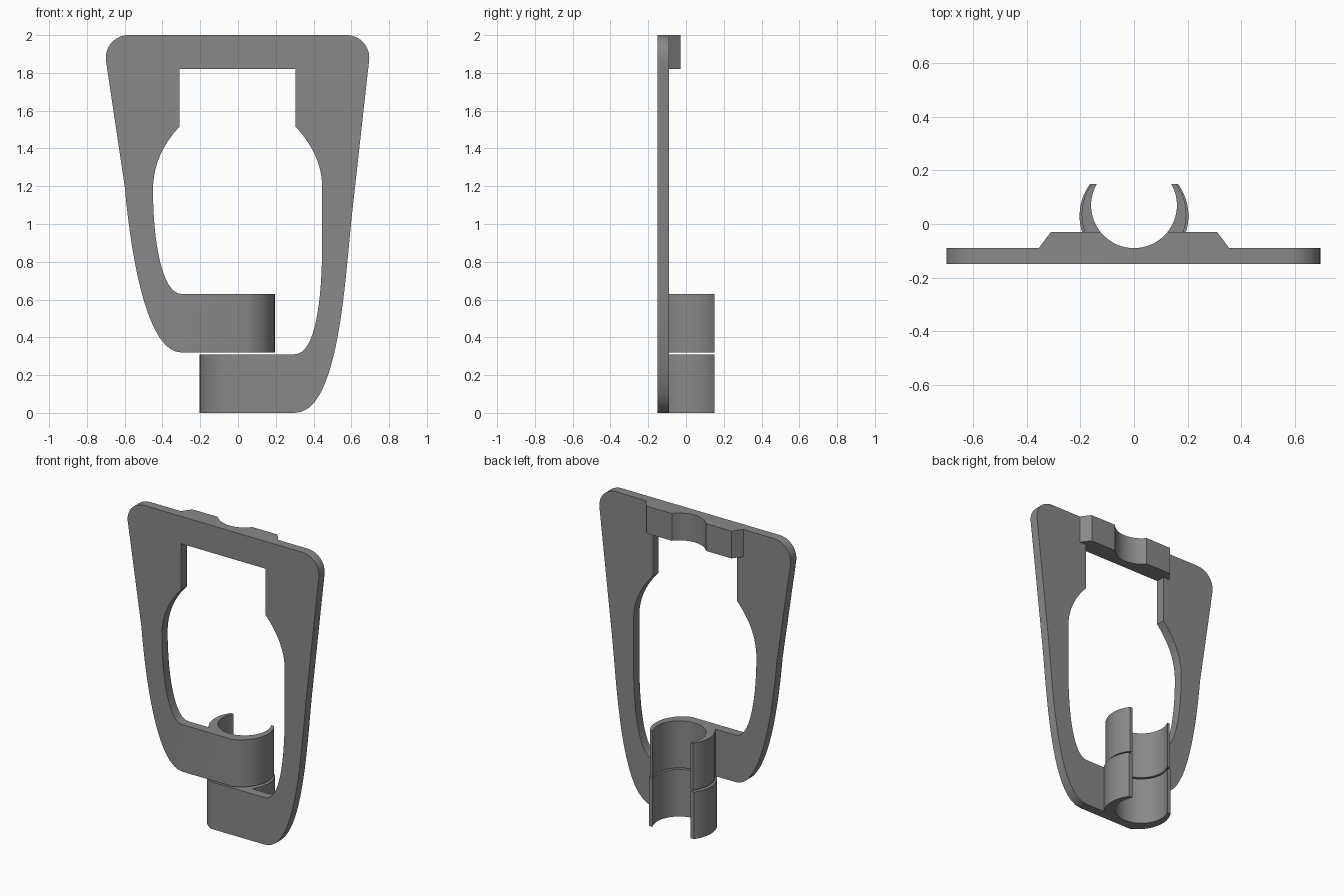
import bpy, bmesh, math
from mathutils import Matrix

if "Cube" in bpy.data.objects:
    bpy.data.objects.remove(bpy.data.objects["Cube"])

FRONT, BACK, TIP = -0.15, -0.09, 0.15   # plate front, plate back, clip tips (y)

grey = bpy.data.materials.new("grey")
grey.diffuse_color = (0.25, 0.25, 0.25, 1)
grey.use_nodes = True
grey.node_tree.nodes["Principled BSDF"].inputs["Base Color"].default_value = grey.diffuse_color


def bezier(a, b, c, d, n=16):
    pts = []
    for i in range(n + 1):
        t = i / n
        u = 1 - t
        pts.append(tuple(u**3 * p + 3 * u * u * t * q + 3 * u * t * t * r + t**3 * s
                         for p, q, r, s in zip(a, b, c, d)))
    return pts


def arc(cx, cy, r, a0, a1, n=24):
    return [(cx + r * math.cos(a0 + (a1 - a0) * i / n),
             cy + r * math.sin(a0 + (a1 - a0) * i / n)) for i in range(n + 1)]


def extrude(name, pts, lo, hi, axis):
    """Solid from a flat outline: (x, z) along y, or (x, y) along z."""
    place = (lambda p, d: (p[0], d, p[1])) if axis == "y" else (lambda p, d: (p[0], p[1], d))
    bm = bmesh.new()
    a = [bm.verts.new(place(p, lo)) for p in pts]
    b = [bm.verts.new(place(p, hi)) for p in pts]
    bm.faces.new(a)
    bm.faces.new(b)
    for i in range(len(pts)):
        j = (i + 1) % len(pts)
        bm.faces.new((a[i], a[j], b[j], b[i]))
    bmesh.ops.recalc_face_normals(bm, faces=bm.faces)
    me = bpy.data.meshes.new(name)
    bm.to_mesh(me)
    bm.free()
    me.materials.append(grey)
    ob = bpy.data.objects.new(name, me)
    bpy.context.collection.objects.link(ob)
    return ob


def clip(name, s, r, cy, lo, hi):
    """C-shaped clip with a straight arm; s is the side of the free end."""
    tip = math.asin((TIP - cy) / r)
    pts = arc(0, cy, r, math.asin((FRONT - cy) / r), tip)
    pts += arc(0, 0.07, 0.16, math.radians(30), math.radians(-210), 48)
    pts += arc(0, cy, r, math.pi - tip, math.pi - math.asin((BACK - cy) / r))
    pts += [(-0.3, BACK), (-0.3, FRONT)]
    return extrude(name, [(s * x, y) for x, y in pts], lo, hi, "z")


# Left side of the frame, ending above the lower arm
left = [(-0.33, 2)] + arc(-0.58, 1.88, 0.12, math.pi / 2, math.radians(187), 12)
left += bezier((-0.6, 1.2), (-0.56, 0.76), (-0.47, 0.32), (-0.3, 0.32))
left += bezier((-0.3, 0.63), (-0.40, 0.63), (-0.45, 0.9), (-0.45, 1.18))
left += bezier((-0.45, 1.18), (-0.45, 1.32), (-0.39, 1.43), (-0.31, 1.515))[1:]
left += [(-0.31, 1.82), (-0.33, 1.82)]
frame = extrude("frame", left, FRONT, BACK, "y")

# Right side of the frame, reaching down to the lower arm
right = [(0.33, 2)] + arc(0.575, 1.88, 0.12, math.pi / 2, math.radians(-7), 12)
right += bezier((0.60, 1.02), (0.56, 0.6), (0.52, 0), (0.3, 0))
right += bezier((0.3, 0.31), (0.41, 0.31), (0.445, 0.6), (0.445, 0.88))
right += bezier((0.445, 1.2), (0.445, 1.32), (0.385, 1.43), (0.305, 1.515))
right += [(0.305, 1.82), (0.33, 1.82)]

# Top bar with bevelled block and round notch
a = math.asin(0.1 / 0.16)
bar = [(-0.355, FRONT), (-0.355, BACK), (-0.31, -0.03)]
bar += arc(0, 0.07, 0.16, math.pi + a, 2 * math.pi - a)
bar += [(0.31, -0.03), (0.355, BACK), (0.355, FRONT)]

parts = [
    extrude("right_side", right, FRONT, BACK, "y"),
    extrude("top_bar", bar, 1.82, 2, "z"),
    clip("upper_clip", 1, 0.195, 0.035, 0.32, 0.63),
    clip("lower_clip", -1, 0.203, 0.03, 0, 0.31),
]

# Fuse everything into one solid
bpy.context.view_layer.objects.active = frame
for p in parts:
    m = frame.modifiers.new("join_" + p.name, "BOOLEAN")
    m.operation, m.solver, m.object = "UNION", "EXACT", p
    bpy.ops.object.modifier_apply(modifier=m.name)
    bpy.data.objects.remove(p)

# Clear seams left on flat faces
bm = bmesh.new()
bm.from_mesh(frame.data)
bmesh.ops.remove_doubles(bm, verts=bm.verts, dist=0.0002)
bmesh.ops.dissolve_limit(bm, angle_limit=math.radians(0.3), verts=bm.verts, edges=bm.edges)
bm.to_mesh(frame.data)
bm.free()

bpy.ops.object.select_all(action="DESELECT")
frame.select_set(True)
bpy.ops.object.shade_smooth_by_angle(angle=math.radians(25))
